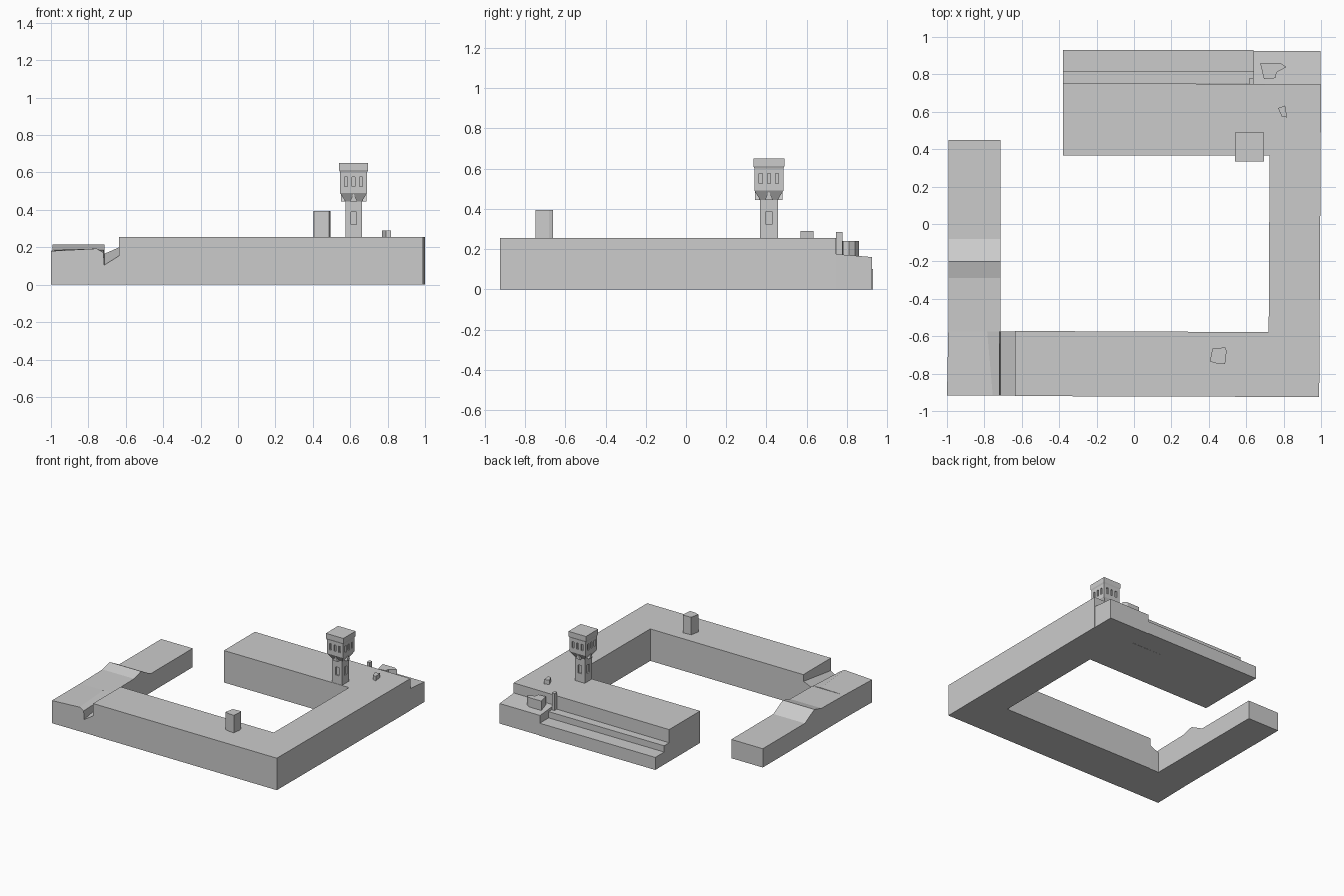
import bpy, bmesh, math
from mathutils import Matrix, Vector

if "Cube" in bpy.data.objects:
    bpy.data.objects.remove(bpy.data.objects["Cube"])

stone = bpy.data.materials.new("light grey")
stone.diffuse_color = (0.6, 0.6, 0.6, 1)
stone.use_nodes = True
stone.node_tree.nodes["Principled BSDF"].inputs["Base Color"].default_value = stone.diffuse_color


def finish(name, bm):
    bmesh.ops.recalc_face_normals(bm, faces=bm.faces)
    mesh = bpy.data.meshes.new(name)
    bm.to_mesh(mesh)
    bm.free()
    mesh.materials.append(stone)
    ob = bpy.data.objects.new(name, mesh)
    bpy.context.collection.objects.link(ob)
    return ob


def loft(name, rings):
    """Skin a stack of equal-length closed rings and cap both ends."""
    bm = bmesh.new()
    loops = [[bm.verts.new(p) for p in ring] for ring in rings]
    n = len(loops[0])
    for a, b in zip(loops, loops[1:]):
        for i in range(n):
            j = (i + 1) % n
            bm.faces.new((a[i], a[j], b[j], b[i]))
    bm.faces.new(loops[0])
    bm.faces.new(loops[-1])
    return finish(name, bm)


def upright(name, plan, z0, z1):
    return loft(name, [[(x, y, z) for x, y in plan] for z in (z0, z1)])


def along_x(name, profile, x0, x1):
    return loft(name, [[(x, y, z) for y, z in profile] for x in (x0, x1)])


# Main three-winged block
upright("main_block", [(-0.635, -0.92), (0.99, -0.925), (1, 0.745), (-0.38, 0.755),
                       (-0.38, 0.365), (0.725, 0.365), (0.72, -0.578), (-0.635, -0.572)],
        0, 0.255)

# Stepped terraces along the back
along_x("back_steps", [(0.75, 0), (0.93, 0), (0.93, 0.10), (0.818, 0.10),
                       (0.818, 0.15), (0.75, 0.15)], -0.38, 0.64)
along_x("back_terrace", [(0.745, 0), (0.925, 0), (0.925, 0.16), (0.745, 0.175)], 0.64, 0.998)

# Low left wing with a ridge across it
along_x("left_wing", [(-0.575, 0), (0.45, 0), (0.45, 0.15), (-0.08, 0.15),
                      (-0.2, 0.215), (-0.29, 0.19), (-0.575, 0.185)], -0.993, -0.715)

# Front left corner with a sloping gutter
front = [(-1, 0), (-0.635, 0), (-0.635, 0.155), (-0.715, 0.105),
         (-0.72, 0.172), (-0.755, 0.193), (-1, 0.18)]
back = [(-0.993, 0), (-0.635, 0), (-0.635, 0.2), (-0.715, 0.165),
        (-0.718, 0.185), (-0.785, 0.19), (-0.993, 0.185)]
loft("gutter_corner", [[(x, -0.918, z) for x, z in front], [(x, -0.575, z) for x, z in back]])

# Rooftop bits
upright("front_chimney", [(0.405, -0.735), (0.42, -0.665), (0.49, -0.66), (0.495, -0.68),
                          (0.487, -0.748), (0.44, -0.745)], 0.25, 0.395)
upright("roof_vent", [(0.79, 0.575), (0.818, 0.57), (0.808, 0.633), (0.77, 0.62)], 0.25, 0.29)
upright("terrace_post", [(0.615, 0.745), (0.64, 0.745), (0.64, 0.778), (0.615, 0.778)], 0.10, 0.285)
upright("terrace_hut", [(0.695, 0.775), (0.757, 0.78), (0.762, 0.81), (0.815, 0.84),
                        (0.785, 0.86), (0.675, 0.86)], 0.15, 0.24)

# Tower: square shaft, flared neck, head and cornice
CX, CY = 0.618, 0.412


def square(h, z):
    return [(CX + a * h, CY + b * h, z) for a, b in ((-1, -1), (1, -1), (1, 1), (-1, 1))]


tower = loft("tower", [square(h, z) for h, z in (
    (0.044, 0.12), (0.044, 0.445), (0.072, 0.49), (0.072, 0.6), (0.077, 0.612), (0.077, 0.65))])

# Window slits cut on all four sides
bm = bmesh.new()
gables = bmesh.new()
for k in range(4):
    turn = Matrix.Translation((CX, CY, 0)) @ Matrix.Rotation(k * math.pi / 2, 4, 'Z')
    slits = [(o, 0.072, 0.55, 0.016, 0.05) for o in (-0.04, 0, 0.04)]
    slits.append((0, 0.044, 0.355, 0.03, 0.065))
    for o, d, z, w, h in slits:
        size = Matrix.Diagonal((w, 0.02, h, 1))
        bmesh.ops.create_cube(bm, size=1, matrix=turn @ Matrix.Translation((o, -d, z)) @ size)
    # Small peaked gable on each side of the neck
    rings = [[gables.verts.new(turn @ Vector((x, y, z)))
              for x, z in ((-0.02, 0.445), (0.02, 0.445), (0, 0.488))] for y in (-0.068, -0.03)]
    a, b = rings
    gables.faces.new(a)
    gables.faces.new(b)
    for i in range(3):
        j = (i + 1) % 3
        gables.faces.new((a[i], a[j], b[j], b[i]))
finish("neck_gables", gables)
cutter = finish("slit_cutter", bm)
cutter.hide_render = True
cut = tower.modifiers.new("slits", 'BOOLEAN')
cut.operation, cut.object, cut.solver = 'DIFFERENCE', cutter, 'EXACT'
bpy.context.view_layer.objects.active = tower
bpy.ops.object.modifier_apply(modifier="slits")
bpy.data.objects.remove(cutter)
